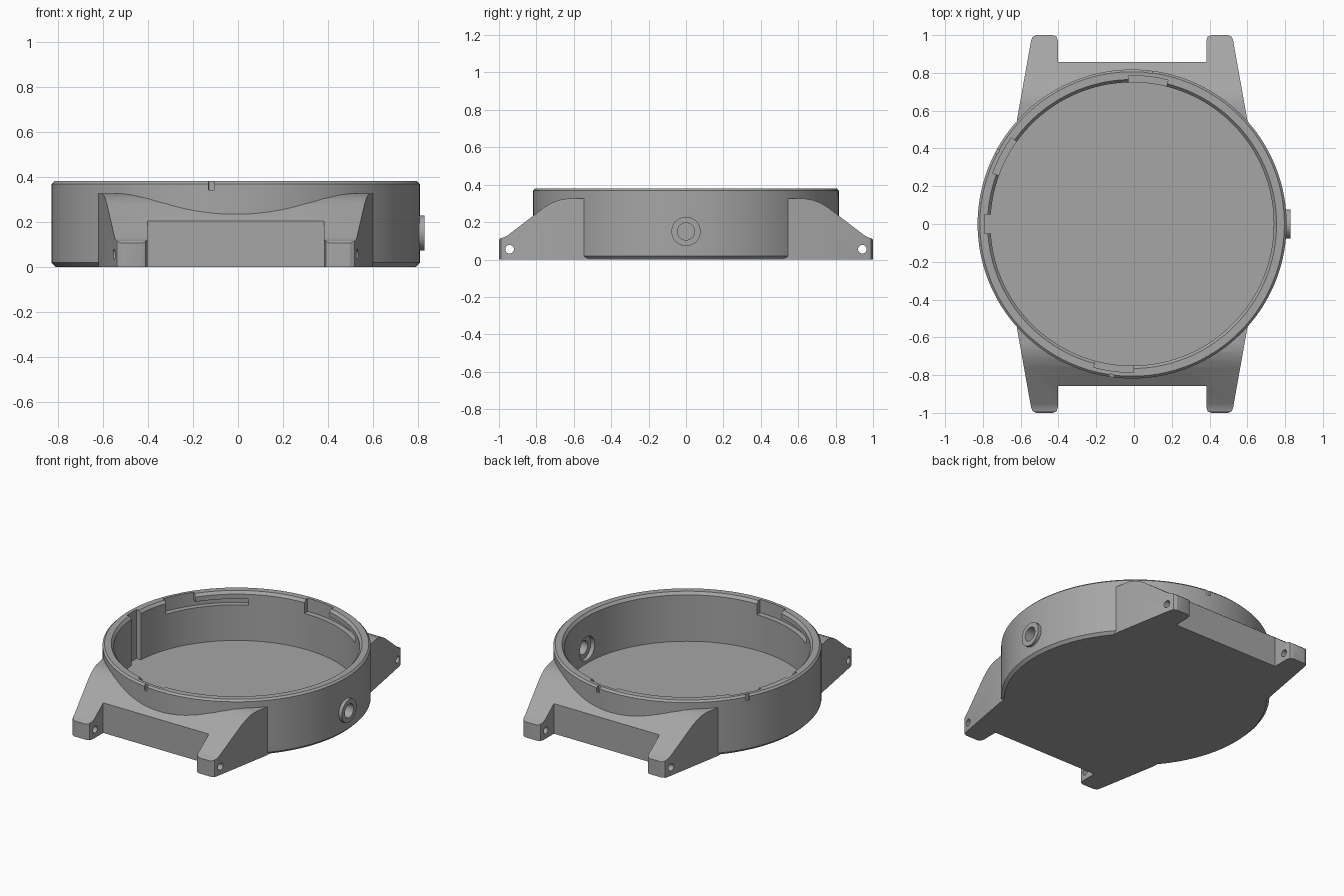
import bpy, bmesh, math
from mathutils import Matrix, Vector

if "Cube" in bpy.data.objects:
    bpy.data.objects.remove(bpy.data.objects["Cube"])

CX = -0.01          # the round case sits slightly left of the crown side
grey = bpy.data.materials.new("steel grey")
grey.diffuse_color = (0.38, 0.38, 0.38, 1)
grey.use_nodes = True
grey.node_tree.nodes["Principled BSDF"].inputs["Base Color"].default_value = grey.diffuse_color


def finish(name, bm):
    bmesh.ops.recalc_face_normals(bm, faces=bm.faces)
    me = bpy.data.meshes.new(name)
    bm.to_mesh(me)
    bm.free()
    ob = bpy.data.objects.new(name, me)
    me.materials.append(grey)
    bpy.context.collection.objects.link(ob)
    return ob


def prism(name, pts, axis, a, b):
    """Extrude a 2D outline along x (points are y, z) or z (points are x, y)."""
    def place(p, t):
        return (t, p[0], p[1]) if axis == 'x' else (p[0], p[1], t)
    bm = bmesh.new()
    lo = [bm.verts.new(place(p, a)) for p in pts]
    hi = [bm.verts.new(place(p, b)) for p in pts]
    bm.faces.new(lo)
    bm.faces.new(hi)
    for i in range(len(pts)):
        j = (i + 1) % len(pts)
        bm.faces.new((lo[i], lo[j], hi[j], hi[i]))
    return finish(name, bm)


def lathe(name, profile, n=144):
    """Closed solid of revolution about z from (radius, height) points."""
    bm = bmesh.new()
    rings = [[bm.verts.new((r * math.cos(2 * math.pi * i / n), r * math.sin(2 * math.pi * i / n), z))
              for i in range(n)] for r, z in profile]
    bm.faces.new(rings[0])
    bm.faces.new(rings[-1])
    for p, q in zip(rings, rings[1:]):
        for i in range(n):
            j = (i + 1) % n
            bm.faces.new((p[i], p[j], q[j], q[i]))
    return finish(name, bm)


def rod(name, r, x0, x1, y, z, n=32):
    c = [(y + r * math.cos(2 * math.pi * i / n), z + r * math.sin(2 * math.pi * i / n)) for i in range(n)]
    return prism(name, c, 'x', x0, x1)


def sector(name, a0, a1, r0, r1, z0, z1, n=12):
    angles = [math.radians(a0 + (a1 - a0) * i / n) for i in range(n + 1)]
    pts = [(r1 * math.cos(t), r1 * math.sin(t)) for t in angles]
    pts += [(r0 * math.cos(t), r0 * math.sin(t)) for t in reversed(angles)]
    return prism(name, pts, 'z', z0, z1)


def combine(target, other, op):
    m = target.modifiers.new(op.lower(), 'BOOLEAN')
    m.operation, m.solver, m.object = op, 'EXACT', other
    bpy.context.view_layer.objects.active = target
    bpy.ops.object.modifier_apply(modifier=m.name)
    bpy.data.objects.remove(other, do_unlink=True)


# Lug block: plan outline with rounded tips, trimmed by the sloping side profile
corner = [(0.61, 0.55), (0.535, 0.97), (0.528, 0.99), (0.508, 1.0), (0.42, 1.0),
          (0.40, 0.992), (0.393, 0.97), (0.393, 0.858)]
top_half = corner + [(-x, y) for x, y in reversed(corner)]
plan = top_half + [(-x, -y) for x, y in top_half]
slope = [(1.0, 0.0), (1.0, 0.105), (0.99, 0.114), (0.97, 0.12), (0.95, 0.132), (0.76, 0.278),
         (0.72, 0.302), (0.68, 0.318), (0.64, 0.325)]
side = slope + [(-y, z) for y, z in reversed(slope)]
lugs = prism("lugs", plan, 'z', -0.05, 0.5)
combine(lugs, prism("side_profile", side, 'x', -0.8, 0.8), 'INTERSECT')

# Round case with chamfered edges, joined to the lugs and crown tube
case = lathe("watch_case", [(0.80, 0.0), (0.818, 0.018), (0.818, 0.368), (0.806, 0.38)])
combine(case, lugs, 'UNION')
combine(case, rod("crown_tube", 0.078, 0.77, 0.838, 0, 0.15, 48), 'UNION')

# Hollow interior
combine(case, lathe("cavity", [(0.75, 0.05), (0.75, 0.362), (0.765, 0.38), (0.782, 0.40)]), 'DIFFERENCE')

# Bayonet slots, each with an entry notch, a channel and an index mark outside
for start in (76, 144.5, 255):
    combine(case, sector("entry", start, start + 15.5, 0.70, 0.785, 0.29, 0.42), 'DIFFERENCE')
    combine(case, sector("channel", start - 25, start + 1, 0.70, 0.785, 0.29, 0.33), 'DIFFERENCE')
    mid = start + 7.3
    combine(case, sector("index_mark", mid - 0.85, mid + 0.85, 0.803, 0.85, 0.34, 0.42, 2), 'DIFFERENCE')

# Key slot down the inner left wall
combine(case, prism("key_slot", [(-0.782, -0.05), (-0.70, -0.05), (-0.70, 0.05), (-0.782, 0.05)],
                    'z', 0.05, 0.42), 'DIFFERENCE')

# Stem hole with inner recess
combine(case, rod("stem_hole", 0.046, 0.6, 0.9, 0, 0.15), 'DIFFERENCE')
combine(case, rod("stem_recess", 0.08, 0.70, 0.775, 0, 0.15, 48), 'DIFFERENCE')

# Strap bar holes through the lug tips
for s in (-1, 1):
    combine(case, rod("bar_hole", 0.023, -0.7, 0.7, s * 0.943, 0.055, 24), 'DIFFERENCE')

case.location.x = CX
bpy.ops.object.select_all(action='DESELECT')
case.select_set(True)
bpy.context.view_layer.objects.active = case
bpy.ops.object.shade_smooth_by_angle(angle=math.radians(25))
